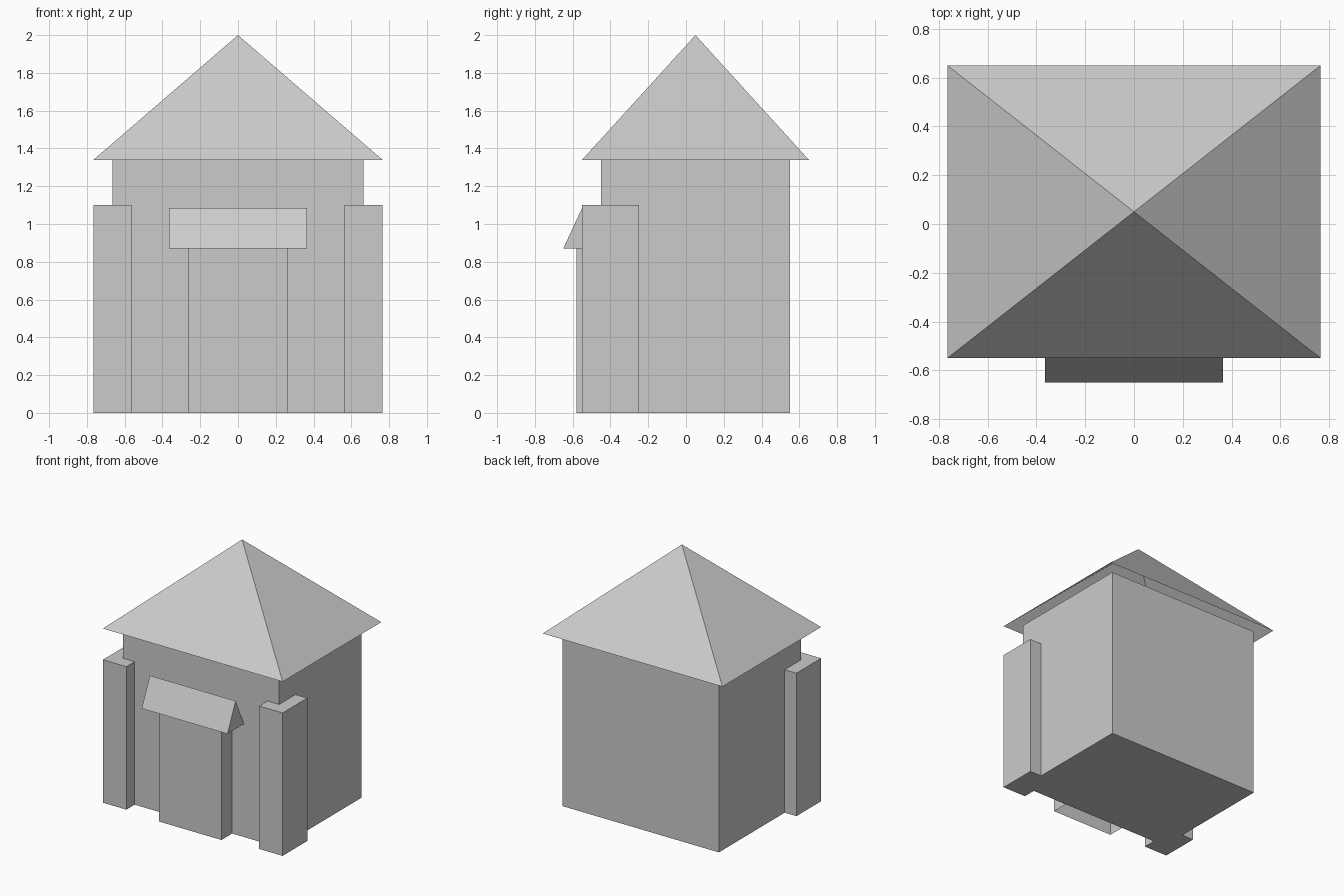
import bpy, bmesh
from mathutils import Vector

if "Cube" in bpy.data.objects:
    bpy.data.objects.remove(bpy.data.objects["Cube"])


def make(name, points, faces):
    mesh = bpy.data.meshes.new(name)
    mesh.from_pydata(points, [], faces)
    mesh.update()
    obj = bpy.data.objects.new(name, mesh)
    bpy.context.collection.objects.link(obj)
    return obj


def box(name, lo, hi, open_sides=()):
    """Box between two corners; faces along the open_sides normals are removed."""
    bm = bmesh.new()
    bmesh.ops.create_cube(bm, size=1)
    bm.normal_update()
    drop = [f for f in bm.faces if any(f.normal.dot(Vector(d)) > 0.9 for d in open_sides)]
    bmesh.ops.delete(bm, geom=drop, context='FACES')
    for v in bm.verts:
        v.co = [lo[i] if v.co[i] < 0 else hi[i] for i in range(3)]
    mesh = bpy.data.meshes.new(name)
    bm.to_mesh(mesh)
    bm.free()
    obj = bpy.data.objects.new(name, mesh)
    bpy.context.collection.objects.link(obj)
    return obj


EAVES = 1.34

# Main walls
box("walls", (-0.665, -0.45, 0), (0.665, 0.55, EAVES))

# Front corner pillars, mirrored across x
pillar = box("corner_pillars", (0.565, -0.55, 0), (0.765, -0.25, 1.10))
pillar.modifiers.new("mirror", 'MIRROR').use_axis = (True, False, False)

# Pyramid roof, open underneath
make("roof",
     [(-0.765, -0.55, EAVES), (0.765, -0.55, EAVES),
      (0.765, 0.65, EAVES), (-0.765, 0.65, EAVES), (0, 0.05, 2)],
     [(i, (i + 1) % 4, 4) for i in range(4)])

# Entrance porch: front and side walls only
box("porch", (-0.265, -0.58, 0), (0.265, -0.45, 0.87),
    open_sides=[(0, 0, -1), (0, 0, 1), (0, 1, 0)])

# Gabled canopy over the porch, open underneath
profile = [(-0.65, 0.87), (-0.55, 1.085), (-0.45, 0.87)]
make("porch_canopy",
     [(x, y, z) for x in (-0.365, 0.365) for y, z in profile],
     [(0, 1, 2), (3, 5, 4), (0, 3, 4, 1), (1, 4, 5, 2)])

# Consistent outward normals on the canopy
mesh = bpy.data.objects["porch_canopy"].data
bm = bmesh.new()
bm.from_mesh(mesh)
bmesh.ops.recalc_face_normals(bm, faces=bm.faces[:])
bm.to_mesh(mesh)
bm.free()
